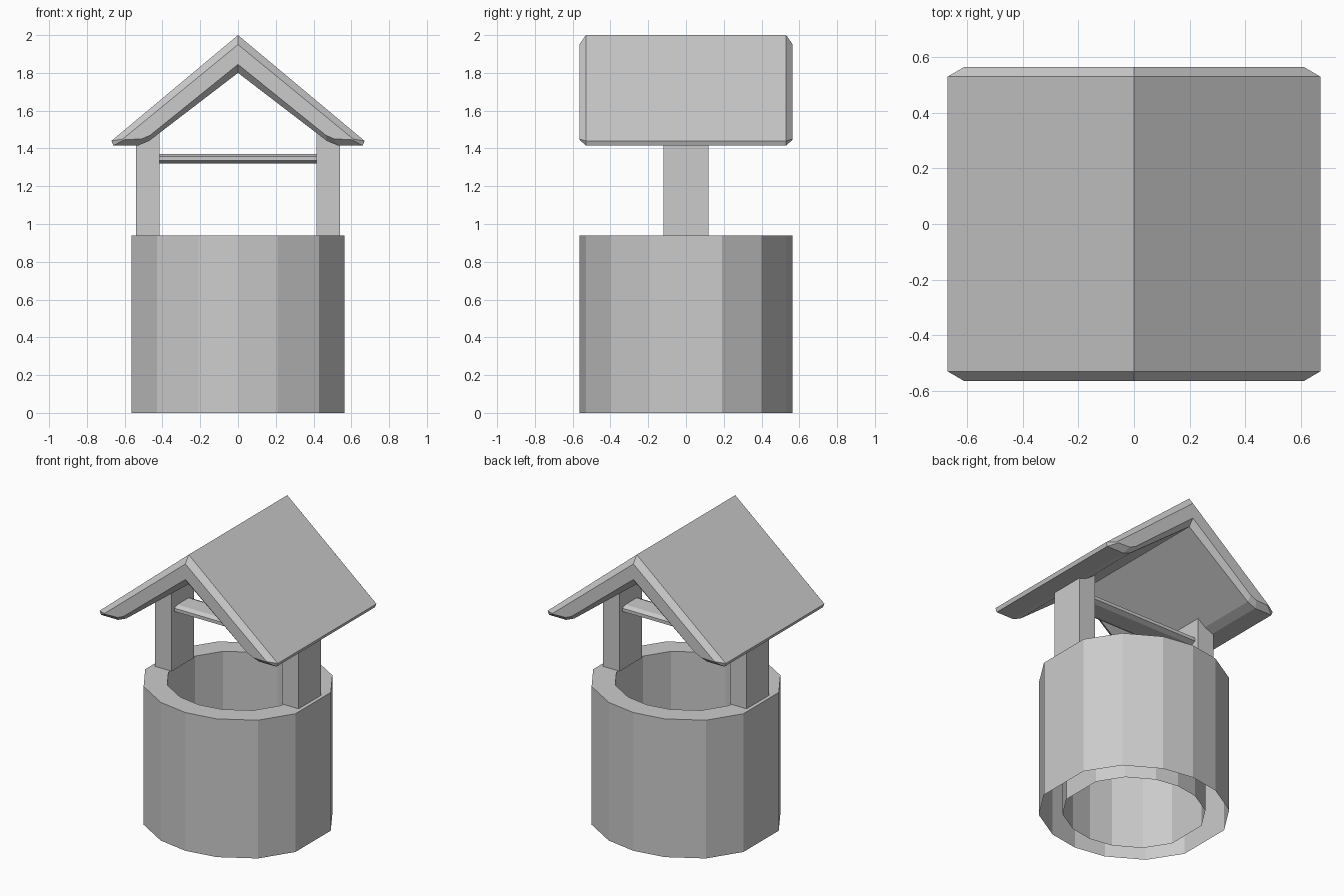
import bpy, bmesh

if "Cube" in bpy.data.objects:
    bpy.data.objects.remove(bpy.data.objects["Cube"])


def loft(name, rings, cap=True, closed=False):
    """Skin a list of equal-length point loops; cap the ends with n-gons if asked."""
    bm = bmesh.new()
    loops = [[bm.verts.new(p) for p in ring] for ring in rings]
    for a, b in zip(loops, loops[1:]):
        n = len(a)
        for i in range(n):
            j = (i + 1) % n
            bm.faces.new((a[i], a[j], b[j], b[i]))
    if cap:
        bm.faces.new(loops[0][::-1])
        bm.faces.new(loops[-1])
    bmesh.ops.recalc_face_normals(bm, faces=bm.faces)
    me = bpy.data.meshes.new(name)
    bm.to_mesh(me)
    bm.free()
    ob = bpy.data.objects.new(name, me)
    bpy.context.collection.objects.link(ob)
    return ob


# Well wall: 14-sided hollow ring, open underneath
quarter = [(0, .565), (.21, .53), (.43, .40), (.565, .19)]
right = quarter + [(x, -y) for x, y in reversed(quarter)]
plan = right + [(-x, y) for x, y in reversed(right[1:-1])]


def ring(scale, z):
    return [(x * scale, y * scale, z) for x, y in plan]


H = .94
loft("well_wall", [ring(1, 0), ring(1, H), ring(.75, H), ring(.75, 0)], cap=False)


# Posts with tops cut to the roof slope
def slab(x_in, x_out, y, z0, z_in, z_out):
    profile = [(x_in, z0), (x_out, z0), (x_out, z_out), (x_in, z_in)]
    return [[(x, s * y, z) for x, z in profile] for s in (-1, 1)]


for side, name in ((-1, "left_post"), (1, "right_post")):
    loft(name, slab(side * .415, side * .54, .12, H, 1.50, 1.43))

# Crossbar: flat plank with chamfered long edges
bar = [(-.09, 1.335), (-.06, 1.32), (.06, 1.32), (.09, 1.335),
       (.09, 1.357), (.06, 1.37), (-.06, 1.37), (-.09, 1.357)]
loft("crossbar", [[(x, y, z) for y, z in bar] for x in (-.415, .415)])


# Gable roof: mirrored chevron profile with chamfered ends
def chevron(half, y):
    pts = half + [(-x, z) for x, z in reversed(half[1:-1])]
    return [(x, y, z) for x, z in pts]


body = [(0, 2.0), (.67, 1.44), (.66, 1.415), (.53, 1.415), (.47, 1.44), (0, 1.80)]
end = [(0, 1.95), (.61, 1.45), (.60, 1.447), (.51, 1.45), (.465, 1.47), (0, 1.845)]
loft("roof", [chevron(end, -.565), chevron(body, -.53),
              chevron(body, .53), chevron(end, .565)])
